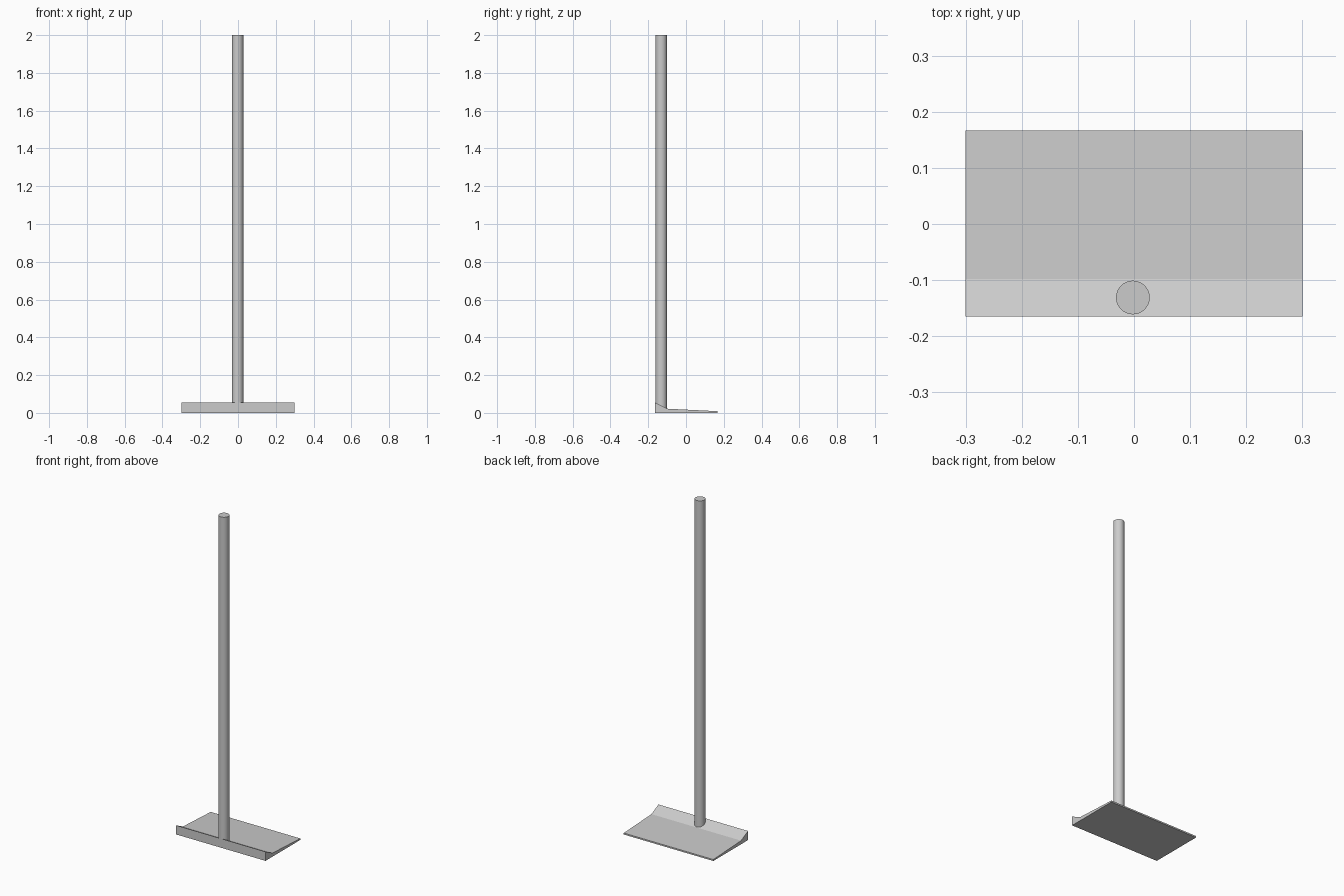
import bpy, bmesh

if "Cube" in bpy.data.objects:
    bpy.data.objects.remove(bpy.data.objects["Cube"])

# Pan: side profile (y, z) extruded along x
profile = [(-0.165, 0), (0.167, 0), (0.167, 0.009), (-0.098, 0.022), (-0.165, 0.055)]
bm = bmesh.new()
face = bm.faces.new([bm.verts.new((-0.3, y, z)) for y, z in profile])
ext = bmesh.ops.extrude_face_region(bm, geom=[face])
verts = [v for v in ext["geom"] if isinstance(v, bmesh.types.BMVert)]
bmesh.ops.translate(bm, verts=verts, vec=(0.6, 0, 0))
bmesh.ops.recalc_face_normals(bm, faces=bm.faces)
mesh = bpy.data.meshes.new("pan")
bm.to_mesh(mesh)
bm.free()
bpy.context.collection.objects.link(bpy.data.objects.new("pan", mesh))

# Handle: upright round pole sunk into the sloped back of the pan
bottom, top = 0.02, 2.0
bpy.ops.mesh.primitive_cylinder_add(vertices=48, radius=0.03, depth=top - bottom,
                                    location=(-0.002, -0.131, (top + bottom) / 2))
handle = bpy.context.object
handle.name = "handle"
bpy.ops.object.shade_smooth_by_angle()
